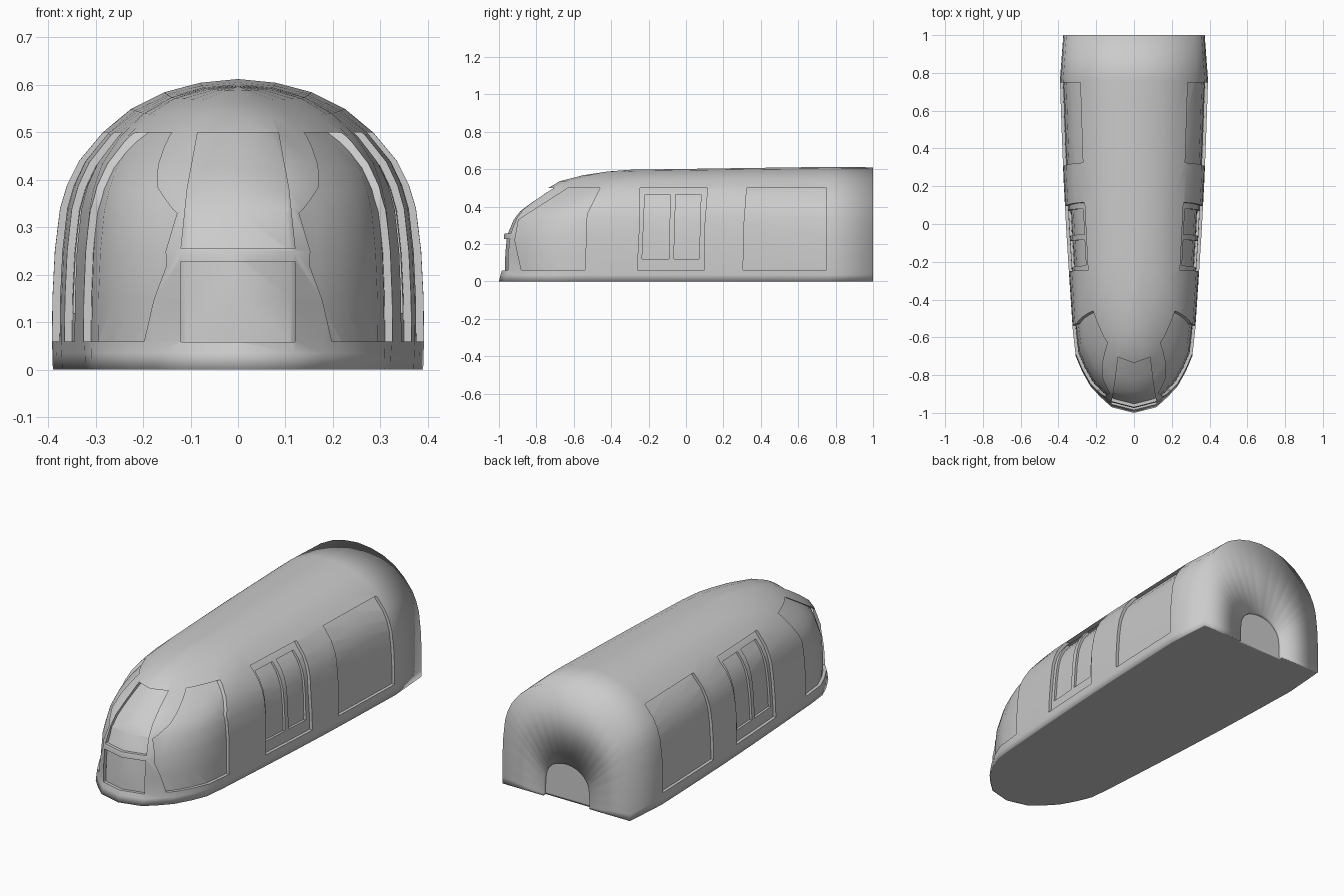
import bpy, bmesh

if "Cube" in bpy.data.objects:
    bpy.data.objects.remove(bpy.data.objects["Cube"])


def interp(pts, v):
    # piecewise-linear lookup
    if v <= pts[0][0]:
        return pts[0][1]
    for (a, fa), (b, fb) in zip(pts, pts[1:]):
        if v <= b:
            return fa + (fb - fa) * (v - a) / (b - a)
    return pts[-1][1]


# shell levels: (height, half width, y of the nose tip)
LEVELS = [(0, .39, -1), (.035, .391, -.992), (.06, .392, -.984), (.15, .391, -.982),
          (.25, .386, -.972), (.34, .375, -.935), (.39, .36, -.898), (.44, .335, -.835),
          (.5, .285, -.752), (.55, .225, -.675), (.585, .155, -.55), (.605, .08, -.42),
          (.613, 0, -.30)]
NOSE = [(0, 0), (.03, .37), (.085, .56), (.14, .72), (.22, .86), (.3, .965), (.42, 1)]
BODY = [(-.6, .82), (-.25, .88), (0, .92), (.3, .96), (.76, 1), (1, .955)]
DROP = [(-.6, .022), (-.3, .016), (.3, .007), (.8, 0), (1, .003)]


def shell(name, inset=0.0):
    bm = bmesh.new()
    rows = []
    for z, w, tip in LEVELS:
        ys = [tip + d for d, _ in NOSE]
        ys += [ys[-1] + (.76 - ys[-1]) * i / 5 for i in range(1, 6)] + [1]
        half = [(w * interp(NOSE, y - tip) * interp(BODY, y), y,
                 z - interp(DROP, y) * (z / .613) ** 4) for y in ys]
        pts = [(-x, y, zz) for x, y, zz in reversed(half[1:])] + half
        rows.append([bm.verts.new(p) for p in pts])
    for r0, r1 in zip(rows, rows[1:]):
        for i in range(len(r0) - 1):
            bm.faces.new((r0[i], r0[i + 1], r1[i + 1], r1[i]))
    # rear end with a small half-round recess
    rim = [r[-1] for r in rows] + [r[0] for r in reversed(rows[:-1])]
    core = [bm.verts.new((v.co.x * .36, 1, v.co.z * .33)) for v in rim]
    floor = [bm.verts.new((v.co.x, .98, v.co.z)) for v in core]
    for a, b in ((rim, core), (core, floor)):
        for i in range(len(rim) - 1):
            bm.faces.new((a[i], a[i + 1], b[i + 1], b[i]))
    bm.faces.new(floor)
    # underside
    base = bm.faces.new(rows[0] + [core[0], floor[0], floor[-1], core[-1]])
    bmesh.ops.remove_doubles(bm, verts=bm.verts, dist=1e-5)
    bmesh.ops.recalc_face_normals(bm, faces=bm.faces)
    bm.normal_update()
    if inset:
        moved = [(v, v.co - v.normal * inset) for v in bm.verts]
        for v, co in moved:
            v.co = co
    else:
        bmesh.ops.inset_region(bm, faces=[base], thickness=.008)
    bmesh.ops.triangulate(bm, faces=bm.faces)
    return finish(bm, name)


def finish(bm, name):
    me = bpy.data.meshes.new(name)
    bm.to_mesh(me)
    bm.free()
    ob = bpy.data.objects.new(name, me)
    bpy.context.collection.objects.link(ob)
    return ob


def prism(bm, outline, to3d, a, b):
    lo = [bm.verts.new(to3d(u, v, a)) for u, v in outline]
    hi = [bm.verts.new(to3d(u, v, b)) for u, v in outline]
    faces = [bm.faces.new(lo), bm.faces.new(hi)]
    n = len(lo)
    for i in range(n):
        j = (i + 1) % n
        faces.append(bm.faces.new((lo[i], lo[j], hi[j], hi[i])))
    bmesh.ops.recalc_face_normals(bm, faces=faces)


def subtract(ob, cutter):
    m = ob.modifiers.new("cut", 'BOOLEAN')
    m.operation, m.solver, m.object = 'DIFFERENCE', 'EXACT', cutter
    bpy.context.view_layer.update()
    dg = bpy.context.evaluated_depsgraph_get()
    me = bpy.data.meshes.new_from_object(ob.evaluated_get(dg))
    ob.modifiers.clear()
    ob.data = me
    bpy.data.objects.remove(cutter)


def recess(outline, depth, side=True):
    # cut an outline into the skin, leaving a floor that follows the skin
    bm = bmesh.new()
    if side:
        for s in (-1, 1):
            prism(bm, outline, lambda u, v, d: (s * d, u, v), .06, .6)
    else:
        prism(bm, outline, lambda u, v, d: (u, d, v), -1.2, -.5)
    cutter = finish(bm, "panel_cutter")
    subtract(cutter, shell("inner_shell", depth))
    subtract(body, cutter)


def box(y0, y1, z0, z1):
    return [(y0, z0), (y1, z0), (y1, z1), (y0, z1)]


body = shell("train_body")

# side cab windows, door frames, rear side panels
recess([(-.88, .06), (-.54, .06), (-.53, .36), (-.46, .5),
        (-.63, .5), (-.895, .33), (-.915, .22)], .016)
recess([(-.26, .06), (.10, .06), (.095, .25), (.115, .5), (-.245, .5), (-.25, .25)], .016)
recess([(.305, .06), (.75, .06), (.75, .5), (.325, .5), (.31, .3)], .016)
# windscreen and lower nose panel
recess([(-.12, .255), (.12, .255), (.107, .38), (.085, .5),
        (-.085, .5), (-.107, .38)], .016, False)
recess(box(-.12, .12, .058, .228), .016, False)
# deeper door leaves inside the frames
recess([(-.235, .12), (-.09, .12), (-.085, .465), (-.22, .465)], .028)
recess([(-.065, .12), (.07, .12), (.08, .465), (-.055, .465)], .028)

# smooth skin, crisp recess edges, soft lower and rear rims
bm = bmesh.new()
bm.from_mesh(body.data)
for f in bm.faces:
    f.smooth = True
for e in bm.edges:
    soft = all(v.co.z < .005 for v in e.verts) or all(v.co.y > .995 for v in e.verts)
    e.smooth = soft or e.calc_face_angle(0) < .75
bm.to_mesh(body.data)
bm.free()

# mid-grey paint
paint = bpy.data.materials.new("grey_paint")
paint.diffuse_color = (.55, .55, .55, 1)
paint.use_nodes = True
paint.node_tree.nodes["Principled BSDF"].inputs["Base Color"].default_value = paint.diffuse_color
body.data.materials.clear()
body.data.materials.append(paint)
